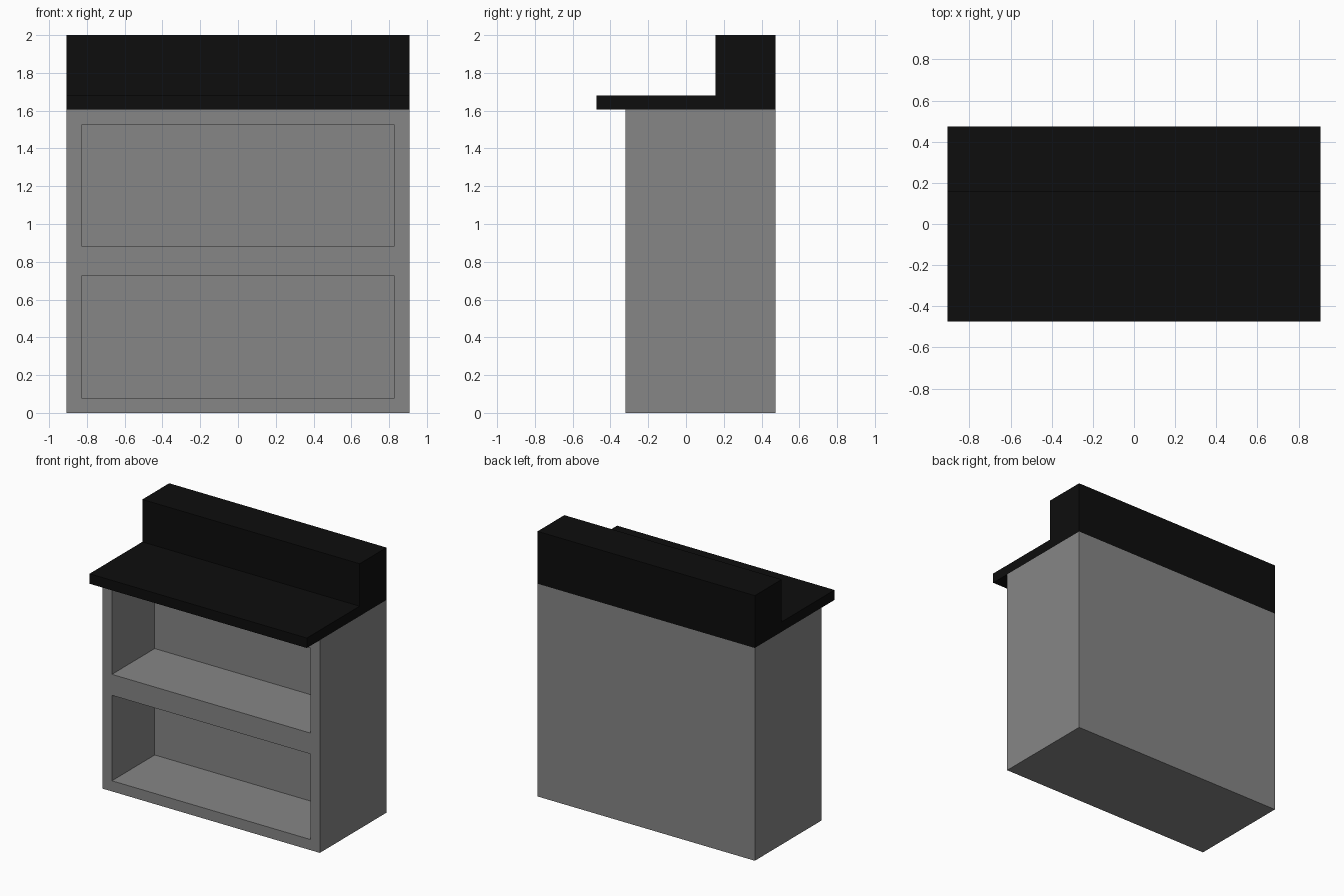
import bpy
import bmesh
from mathutils import Vector

cube = bpy.data.objects.get("Cube")
if cube:
    bpy.data.objects.remove(cube, do_unlink=True)

HALF_WIDTH = 0.907
FRONT, BACK = -0.32, 0.475
BODY_TOP = 1.605


def material(name, value):
    mat = bpy.data.materials.new(name)
    mat.use_nodes = True
    color = (value, value, value, 1)
    mat.diffuse_color = color
    mat.node_tree.nodes["Principled BSDF"].inputs["Base Color"].default_value = color
    return mat


def prism(name, profile, half_width, mat):
    """Extrude a (y, z) side profile across the width."""
    bm = bmesh.new()
    face = bm.faces.new([bm.verts.new((-half_width, y, z)) for y, z in profile])
    extruded = bmesh.ops.extrude_face_region(bm, geom=[face])["geom"]
    moved = [v for v in extruded if isinstance(v, bmesh.types.BMVert)]
    bmesh.ops.translate(bm, verts=moved, vec=Vector((2 * half_width, 0, 0)))
    bmesh.ops.recalc_face_normals(bm, faces=bm.faces)
    mesh = bpy.data.meshes.new(name)
    bm.to_mesh(mesh)
    bm.free()
    mesh.materials.append(mat)
    obj = bpy.data.objects.new(name, mesh)
    bpy.context.collection.objects.link(obj)
    return obj


def rectangle(y0, y1, z0, z1):
    return [(y0, z0), (y1, z0), (y1, z1), (y0, z1)]


grey = material("cabinet grey", 0.24)
black = material("counter black", 0.004)

# Cabinet body with two open shelf compartments
body = prism("cabinet_body", rectangle(FRONT, BACK, 0, BODY_TOP), HALF_WIDTH, grey)
for label, z0, z1 in (("lower", 0.08, 0.725), ("upper", 0.883, 1.525)):
    cutter = prism(label + "_shelf_cutter", rectangle(FRONT - 0.1, 0.19, z0, z1), 0.828, grey)
    cutter.hide_render = True
    cutter.hide_viewport = True
    cut = body.modifiers.new(label + "_shelf", "BOOLEAN")
    cut.operation = "DIFFERENCE"
    cut.solver = "EXACT"
    cut.object = cutter

# Overhanging counter with its raised rear ledge
prism("counter_top",
      [(-0.475, BODY_TOP), (BACK, BODY_TOP), (BACK, 2), (0.155, 2), (0.155, 1.68), (-0.475, 1.68)],
      HALF_WIDTH, black)
